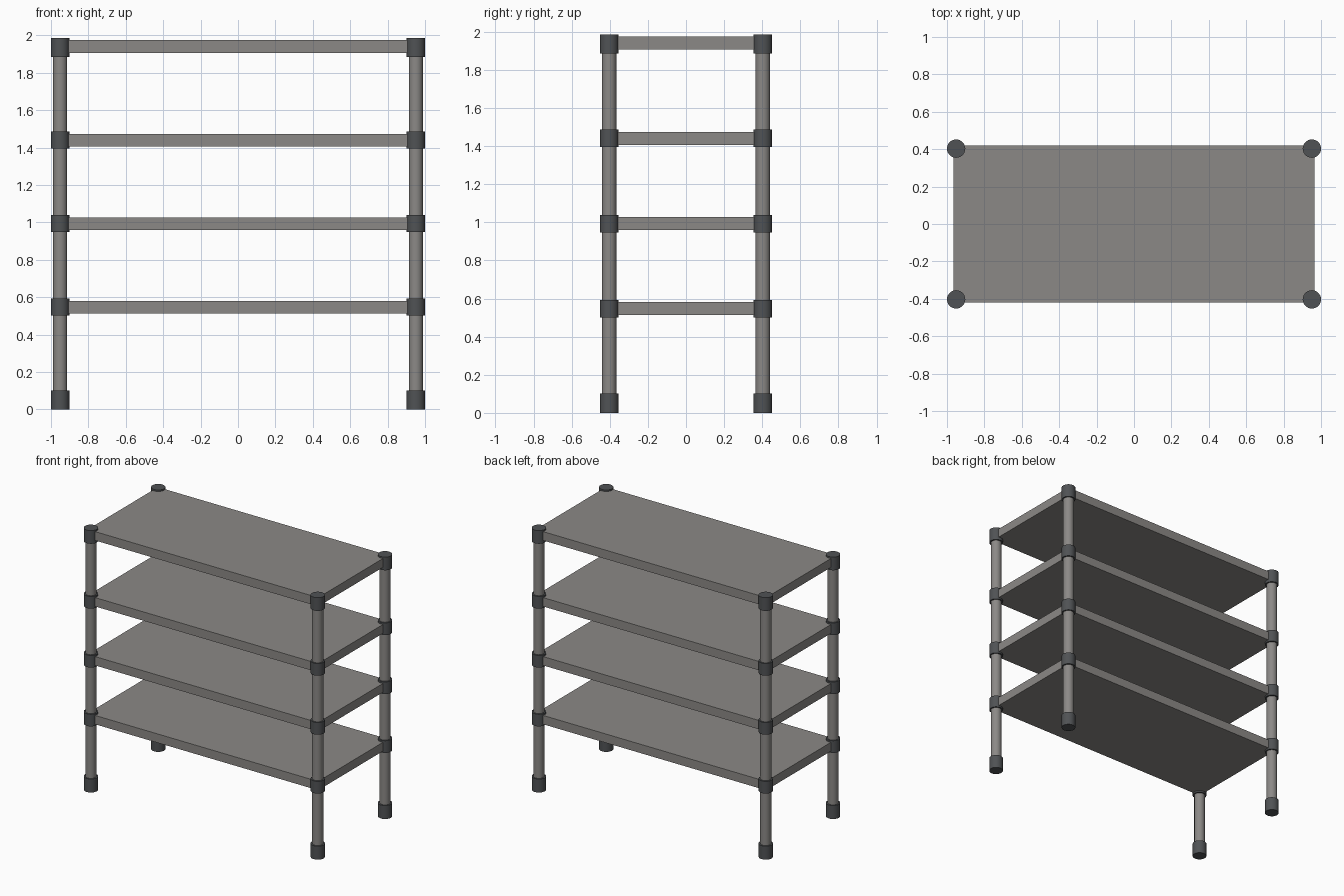
import bpy
import math

if "Cube" in bpy.data.objects:
    bpy.data.objects.remove(bpy.data.objects["Cube"])

PX, PY = 0.951, 0.403          # post centres
POST_R, COLLAR_R = 0.038, 0.049
SHELF_Z = [0.547, 0.993, 1.44, 1.94]


def material(name, rgb):
    m = bpy.data.materials.new(name)
    m.diffuse_color = (*rgb, 1)
    m.use_nodes = True
    m.node_tree.nodes["Principled BSDF"].inputs["Base Color"].default_value = m.diffuse_color
    return m


metal = material("grey_metal", (0.26, 0.25, 0.24))
dark = material("dark_plastic", (0.08, 0.085, 0.09))


def tube(name, x, y, z0, z1, r, mat):
    bpy.ops.mesh.primitive_cylinder_add(vertices=32, radius=r, depth=z1 - z0,
                                        location=(x, y, (z0 + z1) / 2))
    ob = bpy.context.object
    ob.name = name
    ob.data.materials.append(mat)
    bpy.ops.object.shade_smooth_by_angle(angle=math.radians(35))


def shelf(name, z):
    bpy.ops.mesh.primitive_cube_add(size=1, location=(0, 0, z))
    ob = bpy.context.object
    ob.name = name
    ob.scale = (1.932, 0.84, 0.067)
    bpy.ops.object.transform_apply(location=False, rotation=False, scale=True)
    ob.data.materials.append(metal)


# shelves
for i, z in enumerate(SHELF_Z):
    shelf(f"shelf_{i + 1}", z)

# corner posts with foot, joint collars and end cap
for sx, side in ((-1, "left"), (1, "right")):
    for sy, end in ((-1, "front"), (1, "back")):
        x, y, tag = sx * PX, sy * PY, f"{end}_{side}"
        tube(f"post_{tag}", x, y, 0.02, 1.96, POST_R, metal)
        tube(f"foot_{tag}", x, y, 0.0, 0.102, COLLAR_R, dark)
        for i, z in enumerate(SHELF_Z[:3]):
            tube(f"collar_{tag}_{i + 1}", x, y, z - 0.046, z + 0.046, COLLAR_R, dark)
        tube(f"cap_{tag}", x, y, 1.885, 1.985, COLLAR_R, dark)
